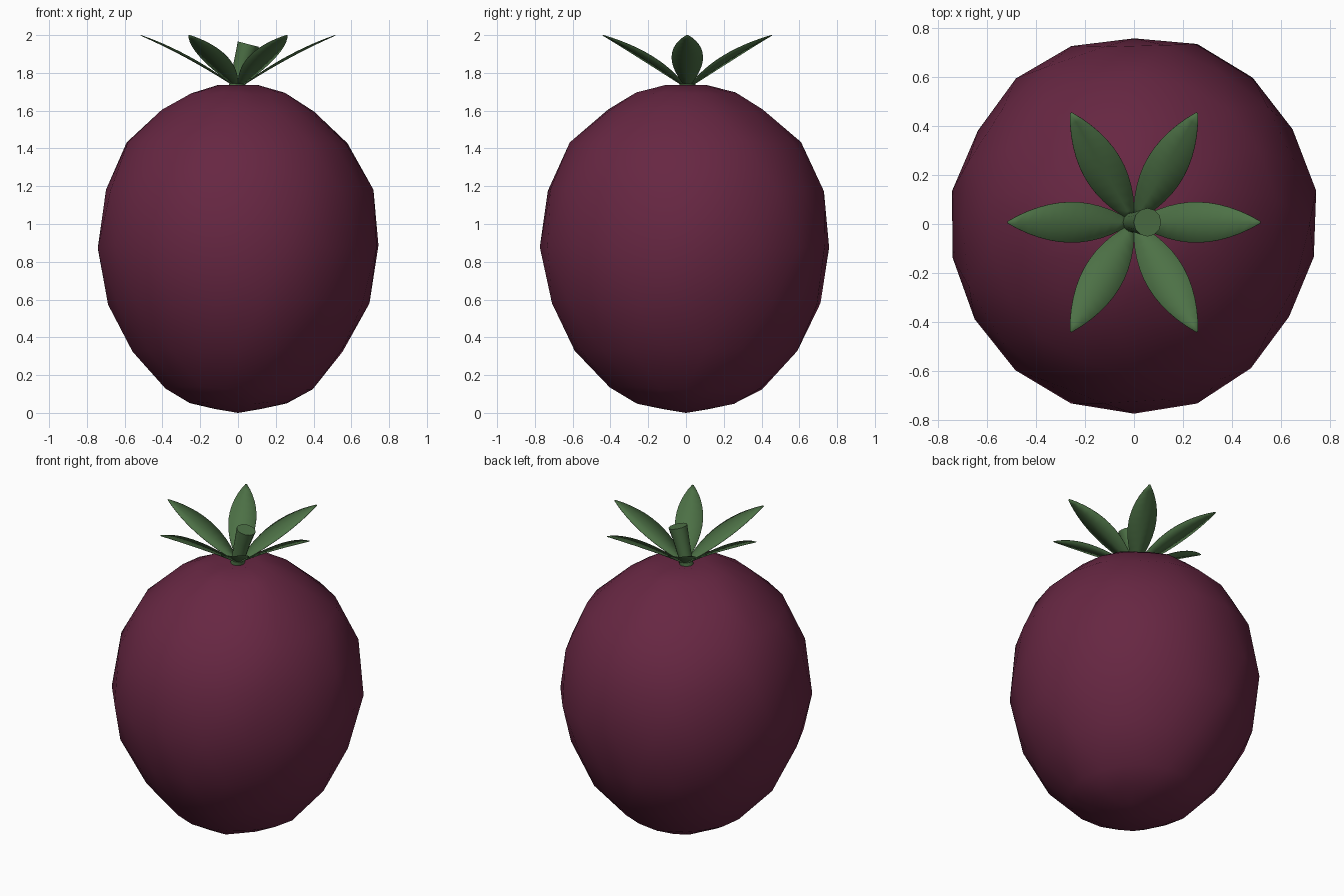
import bpy, bmesh, math, random
from mathutils import Vector

random.seed(4)
cube = bpy.data.objects.get("Cube")
if cube:
    bpy.data.objects.remove(cube)


def material(name, rgb):
    m = bpy.data.materials.new(name)
    m.use_nodes = True
    m.diffuse_color = (*rgb, 1)
    bsdf = m.node_tree.nodes["Principled BSDF"]
    bsdf.inputs["Base Color"].default_value = (*rgb, 1)
    bsdf.inputs["Roughness"].default_value = 0.8
    return m


def finish(name, bm, mat, angle):
    bmesh.ops.recalc_face_normals(bm, faces=bm.faces)
    mesh = bpy.data.meshes.new(name)
    bm.to_mesh(mesh)
    bm.free()
    mesh.materials.append(mat)
    ob = bpy.data.objects.new(name, mesh)
    bpy.context.collection.objects.link(ob)
    bpy.ops.object.select_all(action='DESELECT')
    ob.select_set(True)
    bpy.context.view_layer.objects.active = ob
    bpy.ops.object.shade_smooth_by_angle(angle=math.radians(angle))
    return ob


def skin(bm, rings):
    """Join rings of vertices with quads and close both ends with fans."""
    n = len(rings[0])
    for a, b in zip(rings, rings[1:]):
        for i in range(n):
            j = (i + 1) % n
            bm.faces.new((a[i], a[j], b[j], b[i]))
    return n


plum = material("plum skin", (0.135, 0.020, 0.055))
green = material("leaf green", (0.074, 0.165, 0.061))

# Fruit: slightly lumpy lathe, dimpled at the top
profile = [(0.12, 0.02), (0.26, 0.055), (0.39, 0.13), (0.565, 0.33), (0.69, 0.58),
           (0.745, 0.88), (0.71, 1.18), (0.59, 1.43), (0.40, 1.60), (0.25, 1.69),
           (0.11, 1.735)]
SIDES = 18
bm = bmesh.new()
rings = []
for k, (r, z) in enumerate(profile):
    ring = []
    for i in range(SIDES):
        a = math.tau * (i + 0.5 * (k % 2)) / SIDES
        lump = r * random.uniform(0.995, 1.03)
        lift = random.uniform(-0.008, 0.008) if 0 < k < len(profile) - 1 else 0
        ring.append(bm.verts.new((lump * math.cos(a) * 0.985, lump * math.sin(a) * 1.02, z + lift)))
    rings.append(ring)
# staggered rings joined by triangles
for k, (lo, hi) in enumerate(zip(rings, rings[1:])):
    for i in range(SIDES):
        j = (i + 1) % SIDES
        if k % 2 == 0:
            bm.faces.new((lo[i], lo[j], hi[i]))
            bm.faces.new((lo[j], hi[j], hi[i]))
        else:
            bm.faces.new((lo[i], hi[j], hi[i]))
            bm.faces.new((lo[i], lo[j], hi[j]))
for ring, z in ((rings[0], 0.0), (rings[-1], 1.71)):
    tip = bm.verts.new((0, 0, z))
    for i in range(SIDES):
        bm.faces.new((ring[i], ring[(i + 1) % SIDES], tip))
finish("fruit", bm, plum, 60)

# Leaves: six arched blades with a soft fold along the middle
STEPS = 12
for n in range(6):
    ang = math.tau * n / 6
    out = Vector((math.cos(ang), math.sin(ang), 0))
    side = Vector((-out.y, out.x, 0))
    bm = bmesh.new()
    rows = []
    for s in range(STEPS + 1):
        t = s / STEPS
        w = 0.083 * math.sin(math.pi * t ** 0.95) ** 0.8 if 0 < s < STEPS else 0.004
        mid = out * (0.01 + 0.505 * t) + Vector((0, 0.007, 1.725 + 0.33 * t - 0.055 * t * t))
        edge = Vector((0, 0, 0.16 * w))
        rows.append([bm.verts.new(p) for p in (mid - side * w + edge, mid, mid + side * w + edge)])
    for a, b in zip(rows, rows[1:]):
        for i in range(2):
            bm.faces.new((a[i], a[i + 1], b[i + 1], b[i]))
    leaf = finish(f"leaf_{n + 1}", bm, green, 40)
    thick = leaf.modifiers.new("thickness", 'SOLIDIFY')
    thick.thickness = 0.003

# Stem: leaning, flaring stalk with a flat cut end
bm = bmesh.new()
rings = []
path = [((-0.01, 0.007, 1.71), 0.042), ((0.005, 0.007, 1.78), 0.042),
        ((0.03, 0.007, 1.87), 0.049), ((0.055, 0.007, 1.952), 0.058)]
lean = Vector((0.26, 0, 1)).normalized()
across = Vector((lean.z, 0, -lean.x))
for centre, r in path:
    rings.append([bm.verts.new(Vector(centre) + across * r * math.cos(math.tau * i / 12)
                               + Vector((0, r * math.sin(math.tau * i / 12), 0))) for i in range(12)])
skin(bm, rings)
bm.faces.new(rings[0])
bm.faces.new(rings[-1])
finish("stem", bm, green, 40)
